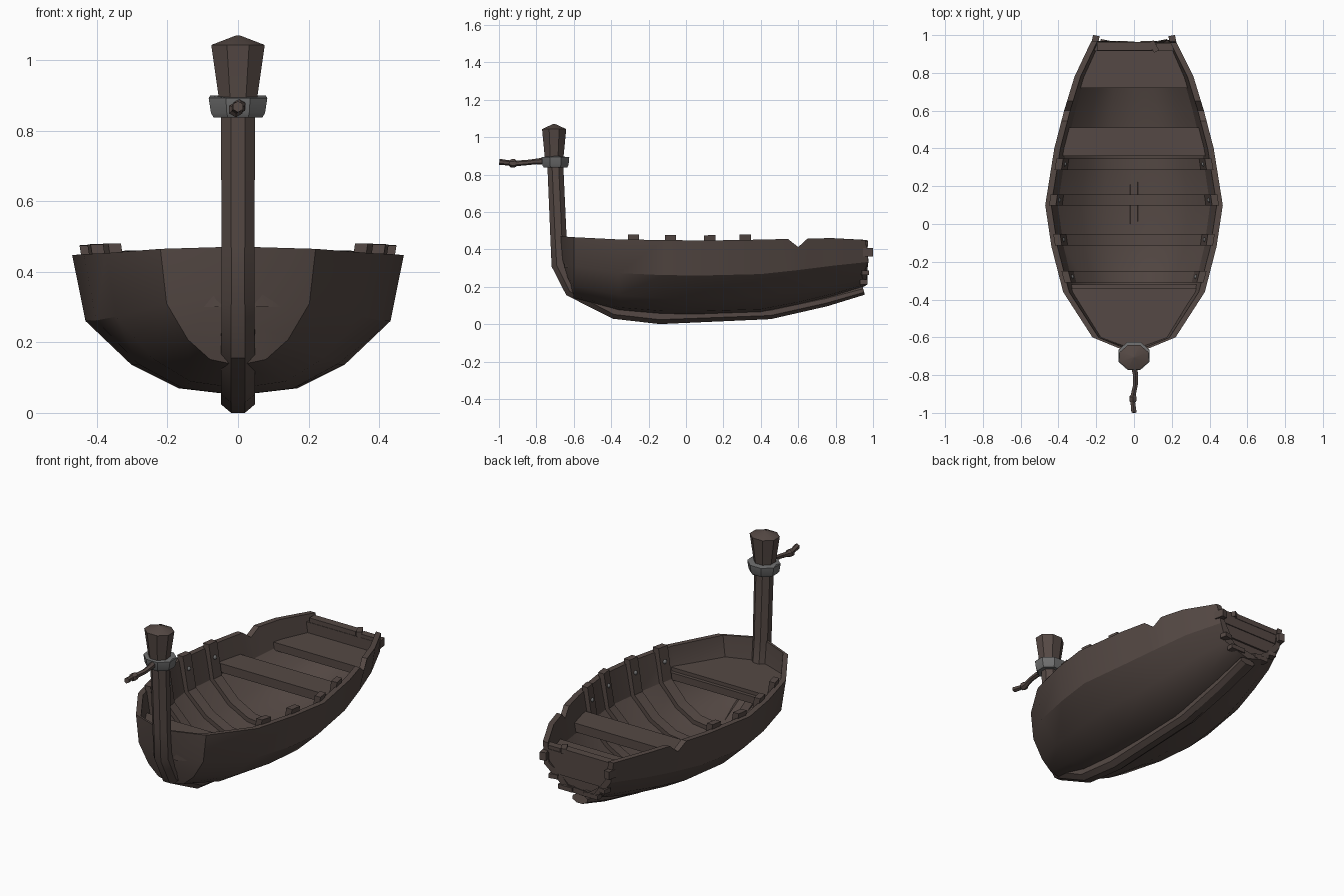
import bpy, bmesh, math
from mathutils import Vector

if "Cube" in bpy.data.objects:
    bpy.data.objects.remove(bpy.data.objects["Cube"])


def material(name, rgb):
    m = bpy.data.materials.new(name)
    m.diffuse_color = (*rgb, 1)
    m.use_nodes = True
    m.node_tree.nodes["Principled BSDF"].inputs["Base Color"].default_value = m.diffuse_color
    return m


WOOD = material("dark_wood", (0.09, 0.066, 0.058))
IRON = material("iron", (0.16, 0.16, 0.16))


def finish(name, bm, mat):
    bmesh.ops.recalc_face_normals(bm, faces=bm.faces[:])
    mesh = bpy.data.meshes.new(name)
    bm.to_mesh(mesh)
    bm.free()
    ob = bpy.data.objects.new(name, mesh)
    bpy.context.collection.objects.link(ob)
    mesh.materials.append(mat)
    bpy.ops.object.select_all(action='DESELECT')
    ob.select_set(True)
    bpy.context.view_layer.objects.active = ob
    bpy.ops.object.shade_smooth_by_angle(angle=math.radians(28))
    return ob


def loft(name, rings, mat=WOOD):
    """Skin closed rings of equal length and cap both ends."""
    bm = bmesh.new()
    vs = [[bm.verts.new(p) for p in r] for r in rings]
    n = len(vs[0])
    for a, b in zip(vs, vs[1:]):
        for i in range(n):
            j = (i + 1) % n
            bm.faces.new((a[i], a[j], b[j], b[i]))
    bm.faces.new(vs[0])
    bm.faces.new(vs[-1])
    return finish(name, bm, mat)


def tube(name, path, radii, sides=8, mat=WOOD):
    """Sweep an elliptical polygon along a path lying near the yz plane."""
    pts = [Vector(p) for p in path]
    X, rings = Vector((1, 0, 0)), []
    for i, p in enumerate(pts):
        t = (pts[min(i + 1, len(pts) - 1)] - pts[max(i - 1, 0)]).normalized()
        n = X.cross(t).normalized()
        rx, rn = radii[i]
        ring = []
        for k in range(sides):
            a = 2 * math.pi * (k + 0.5) / sides
            ring.append(p + X * rx * math.cos(a) + n * rn * math.sin(a))
        rings.append(ring)
    return loft(name, rings, mat)


# Hull shape: stations (y, half width, bottom z, sheer z) and a section profile
STATIONS = [(-0.67, 0.05, 0.20, 0.47), (-0.60, 0.22, 0.135, 0.465),
            (-0.36, 0.375, 0.07, 0.453), (-0.12, 0.437, 0.05, 0.45),
            (0.10, 0.47, 0.05, 0.447), (0.40, 0.422, 0.06, 0.452),
            (0.60, 0.37, 0.10, 0.457), (0.78, 0.315, 0.145, 0.46),
            (0.97, 0.225, 0.20, 0.45)]
PROFILE = [(0, 0), (0.36, 0.05), (0.645, 0.22), (0.92, 0.53), (1, 1)]


def station(y):
    y = max(STATIONS[0][0], min(STATIONS[-1][0], y))
    for a, b in zip(STATIONS, STATIONS[1:]):
        if y <= b[0]:
            t = (y - a[0]) / (b[0] - a[0])
            return [a[i] + t * (b[i] - a[i]) for i in (1, 2, 3)]


def section(y, inset=0.0, rise=0.0):
    """Full cross-section, port sheer to starboard sheer, as (x, z)."""
    w, zk, zt = station(y)
    zk += inset
    half = [(fx * (w - inset), zk + fz * (zt - zk)) for fx, fz in PROFILE]
    half[-1] = (half[-1][0], zt + rise)
    return [(-x, z) for x, z in half[:0:-1]] + half


def half_width(y, z, inset=0.02):
    pts = section(y, inset)[4:]
    for (x0, z0), (x1, z1) in zip(pts, pts[1:]):
        if z <= z1:
            return x0 + max(0, (z - z0) / (z1 - z0)) * (x1 - x0)
    return pts[-1][0]


# Planked hull shell with notched rails and a ragged stern edge
jag = [0, 0.0, -0.025, 0.0, -0.02, -0.01, -0.03, 0.005, -0.01]
rings = []
for y in (-0.67, -0.60, -0.36, -0.12, 0.10, 0.40, 0.545, 0.60, 0.65, 0.78, 0.97):
    outer, inner = section(y), section(y, 0.032)
    if y == 0.60:
        for s in (outer, inner):
            for k in (0, -1):
                s[k] = (s[k][0], s[k][1] - 0.045)
    dy = jag if y > 0.9 else [0] * 9
    if y < -0.65:
        dy = [0, 0.01, 0.03, 0.05, 0.06, 0.05, 0.03, 0.01, 0]
    o = [(x, y + d, z) for (x, z), d in zip(outer, dy)]
    i = [(x, y + d, z) for (x, z), d in zip(inner, dy)]
    rings.append(o + i[::-1])
loft("hull", rings)

# Keel sweeping up into the stem post
tube("keel_and_stem",
     [(0, 0.95, 0.18), (0, 0.75, 0.125), (0, 0.45, 0.06), (0, -0.14, 0.041),
      (0, -0.38, 0.068), (0, -0.61, 0.19), (0, -0.672, 0.32),
      (0, -0.682, 0.47), (0, -0.70, 0.88)],
     [(0.05, 0.025), (0.05, 0.032), (0.05, 0.036), (0.052, 0.044),
      (0.052, 0.044), (0.052, 0.05), (0.05, 0.052), (0.05, 0.047), (0.053, 0.046)])

# Flared post head, iron collar and mooring rope stub
c = -0.705
tube("post_head", [(0, c, 0.85), (0, c, 0.90), (0, c, 1.043), (0, c, 1.07)],
     [(0.055, 0.05), (0.06, 0.055), (0.082, 0.07), (0.006, 0.006)])
c = -0.698
tube("post_collar", [(0, c, 0.838), (0, c, 0.85), (0, c, 0.893), (0, c, 0.90), (0, c, 0.893)],
     [(0.075, 0.068), (0.083, 0.076), (0.09, 0.08), (0.085, 0.076), (0.06, 0.055)], mat=IRON)
tube("rope",
     [(0, -0.75, 0.872), (0.008, -0.80, 0.87), (0.008, -0.85, 0.864), (-0.004, -0.905, 0.86),
      (-0.006, -0.915, 0.86), (-0.006, -0.935, 0.86), (-0.006, -0.945, 0.862), (0, -0.998, 0.868)],
     [(0.02, 0.02), (0.015, 0.015), (0.014, 0.014), (0.015, 0.015),
      (0.022, 0.022), (0.022, 0.022), (0.014, 0.014), (0.016, 0.016)], sides=6)


# Boards that fit the inside of the hull
def board(name, ys, z0, z1, inset=0.02):
    rings = []
    for y in ys:
        a, b = half_width(y, z0, inset), half_width(y, z1, inset)
        rings.append([(-a, y, z0), (a, y, z0), (b, y, z1), (-b, y, z1)])
    loft(name, rings)


board("bow_deck", (-0.65, -0.60, -0.36, -0.34), 0.30, 0.345)
board("bow_deck_beam", (-0.355, -0.32), 0.285, 0.325)
board("middle_seat", (0.36, 0.40, 0.51), 0.30, 0.35)
board("stern_seat", (0.72, 0.78, 0.935), 0.31, 0.355)
board("transom_low", (0.915, 0.945), 0.20, 0.285)
board("transom_mid", (0.92, 0.955), 0.285, 0.355)
board("transom_top", (0.915, 0.96), 0.355, 0.415)


def box(name, centre, size, turn=0.0):
    bm = bmesh.new()
    bmesh.ops.create_cube(bm, size=1)
    bmesh.ops.scale(bm, vec=size, verts=bm.verts)
    ob = finish(name, bm, WOOD)
    ob.location = centre
    ob.rotation_euler.z = turn


# Broken rail over the transom and splintered plank ends
box("stern_rail_long", (-0.05, 0.94, 0.425), (0.29, 0.045, 0.03))
box("stern_rail_short", (0.17, 0.937, 0.42), (0.1, 0.04, 0.03))
box("rail_splinter", (0.105, 0.94, 0.43), (0.03, 0.06, 0.03), 0.5)
for s in (-1, 1):
    box("plank_end_high", (s * 0.205, 0.97, 0.385), (0.035, 0.056, 0.045), s * 0.2)
    box("plank_end_mid", (s * 0.155, 0.955, 0.275), (0.05, 0.04, 0.025), s * 0.2)
    box("plank_end_low", (s * 0.08, 0.95, 0.225), (0.09, 0.04, 0.025))

# Ribs standing proud of the rails, each pinned with two iron nails
for yc in (-0.28, -0.083, 0.127, 0.317):
    a, b = yc - 0.03, yc + 0.03
    secs = [(a, section(a, 0.02, 0.028)), (b, section(b, 0.02, 0.028)),
            (b, section(b, 0.056, 0.028)), (a, section(a, 0.056, 0.028))]
    loft("rib", [[(s[k][0], y, s[k][1]) for y, s in secs] for k in range(9)])
    for side in (-1, 1):
        bm = bmesh.new()
        bmesh.ops.create_icosphere(bm, subdivisions=2, radius=0.013)
        nail = finish("rib_nail", bm, IRON)
        nail.location = (side * half_width(yc, 0.40, 0.056), yc, 0.40)
